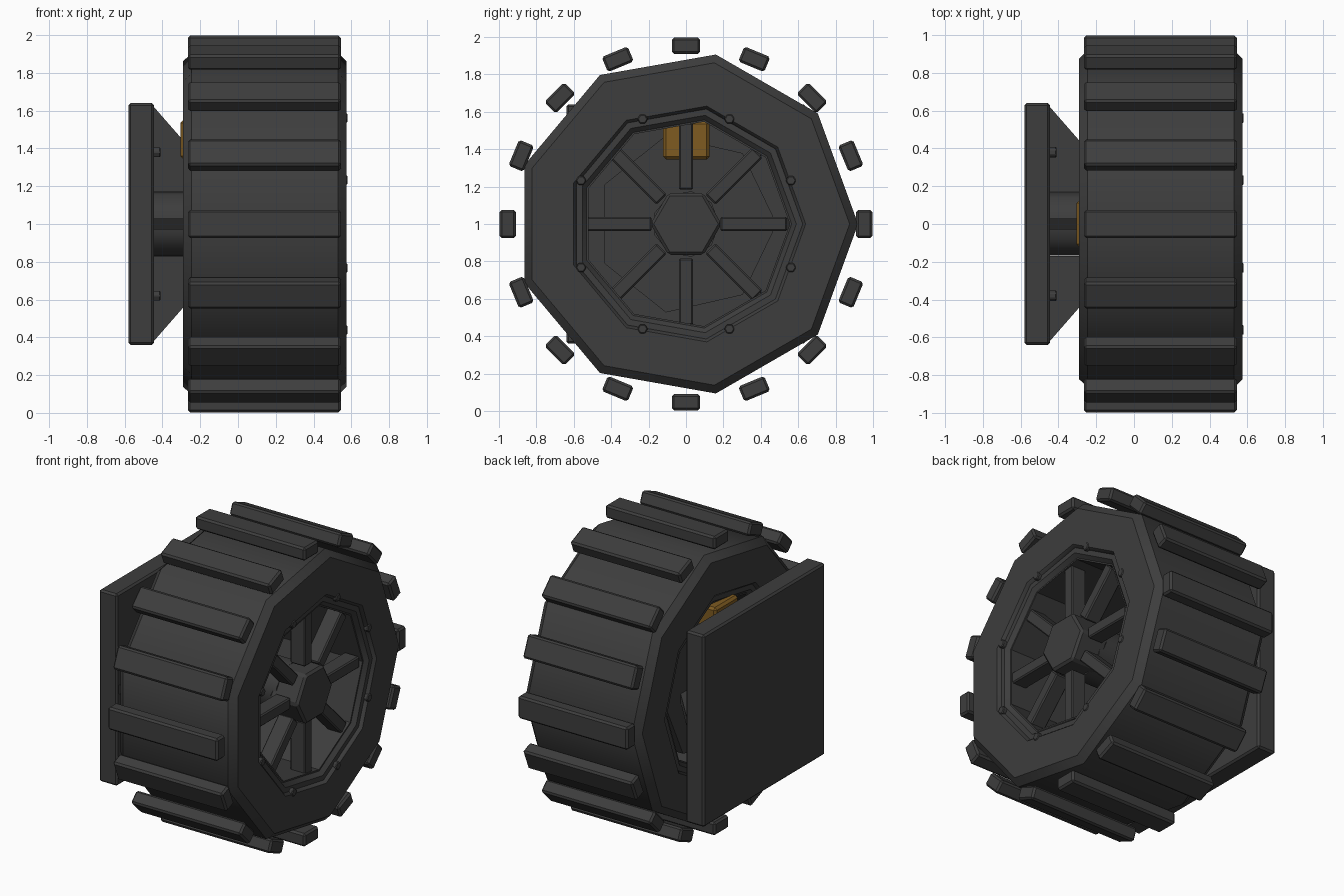
import bpy, bmesh, math
from mathutils import Matrix, Vector

if "Cube" in bpy.data.objects:
    bpy.data.objects.remove(bpy.data.objects["Cube"])

CENTRE = Vector((0, 0, 1))      # wheel axis runs along x through this point


def material(name, col):
    m = bpy.data.materials.new(name)
    m.diffuse_color = (*col, 1)
    m.use_nodes = True
    m.node_tree.nodes["Principled BSDF"].inputs["Base Color"].default_value = m.diffuse_color
    return m


DARK = material("dark_grey", (0.047, 0.047, 0.047))
GOLD = material("caliper_gold", (0.21, 0.105, 0.015))


def finish(bm, name, mat, bevel=0, smooth=None):
    bmesh.ops.recalc_face_normals(bm, faces=bm.faces)
    me = bpy.data.meshes.new(name)
    bm.to_mesh(me)
    bm.free()
    me.materials.append(mat)
    ob = bpy.data.objects.new(name, me)
    ob.location = CENTRE
    bpy.context.collection.objects.link(ob)
    if bevel:
        mod = ob.modifiers.new("bevel", 'BEVEL')
        mod.width = bevel
        mod.segments = 1
        mod.limit_method = 'ANGLE'
    if smooth:
        bpy.ops.object.select_all(action='DESELECT')
        ob.select_set(True)
        bpy.context.view_layer.objects.active = ob
        bpy.ops.object.shade_smooth_by_angle(angle=math.radians(smooth))
    return ob


def lathe(name, profile, n, mat=DARK, closed=True, bevel=0, smooth=None):
    """Revolve (x, r) points about x; first vertex points to +y."""
    bm = bmesh.new()
    rings = []
    for i in range(n):
        a = 2 * math.pi * i / n
        rings.append([bm.verts.new((x, r * math.cos(a), r * math.sin(a))) for x, r in profile])
    k = len(profile)
    for i in range(n):
        p, q = rings[i], rings[(i + 1) % n]
        for j in range(k if closed else k - 1):
            h = (j + 1) % k
            bm.faces.new((p[j], p[h], q[h], q[j]))
    if not closed:               # cap both ends
        bm.faces.new([r[0] for r in rings])
        bm.faces.new([r[-1] for r in rings])
    return finish(bm, name, mat, bevel, smooth)


def box(bm, x, y, z, angle=0):
    """Box from ranges, turned about the wheel axis."""
    size = [b - a for a, b in (x, y, z)]
    mid = [(a + b) / 2 for a, b in (x, y, z)]
    bmesh.ops.create_cube(bm, size=1, matrix=Matrix.Rotation(angle, 4, 'X')
                          @ Matrix.Translation(mid) @ Matrix.Diagonal((*size, 1)))


def stud(bm, x0, x1, y, z, r):
    bmesh.ops.create_cone(bm, cap_ends=True, segments=6, radius1=r, radius2=r, depth=x1 - x0,
                          matrix=Matrix.Translation(((x0 + x1) / 2, y, z))
                          @ Matrix.Rotation(math.pi / 2, 4, 'Y'))


# tyre with chamfered shoulders
lathe("tyre", [(-.29, .64), (-.29, .875), (-.245, .92), (.53, .92), (.575, .875),
               (.575, .64), (.55, .62), (-.265, .62)], 9, smooth=42)

# rim barrel with stepped lips on both sides
lathe("rim", [(-.27, .635), (.555, .635), (.555, .59), (.53, .565), (.53, .555),
              (-.245, .555), (-.245, .565), (-.27, .59)], 9, smooth=30)

# tread bars
bm = bmesh.new()
for i in range(16):
    box(bm, (-.265, .545), (-.075, .075), (.91, .997), i * math.pi / 8)
finish(bm, "tread_bars", DARK, bevel=.012)

# spokes
bm = bmesh.new()
for i in range(8):
    box(bm, (.41, .52), (-.038, .038), (.185, .54), i * math.pi / 4)
finish(bm, "spokes", DARK, bevel=.008)

# hexagonal hub
lathe("hub", [(.36, .19), (.57, .19)], 6, closed=False, bevel=.015)

# rim bolts
bm = bmesh.new()
for i in range(8):
    a = math.pi / 8 + i * math.pi / 4
    stud(bm, .54, .58, .607 * math.cos(a), .607 * math.sin(a), .028)
finish(bm, "rim_bolts", DARK, bevel=.005)

# axle and brake disc
lathe("axle", [(-.46, .178), (.4, .178)], 9, closed=False, smooth=42)
lathe("brake_disc", [(-.19, .485), (-.13, .485)], 7, closed=False)

# brake caliper
bm = bmesh.new()
box(bm, (-.305, -.03), (-.122, .125), (.345, .55))
finish(bm, "brake_caliper", GOLD, bevel=.015)

# mounting plate and its bolts
bm = bmesh.new()
box(bm, (-.58, -.445), (-.64, .64), (-.64, .64))
finish(bm, "mounting_plate", DARK, bevel=.012)
bm = bmesh.new()
for y in (-.38, .38):
    for z in (-.38, .38):
        stud(bm, -.46, -.41, y, z, .03)
finish(bm, "plate_bolts", DARK, bevel=.005)

# tapered gussets between plate and axle
bm = bmesh.new()
for i in range(4):
    rot = Matrix.Rotation(i * math.pi / 2, 4, 'X')
    prof = [(-.45, .17), (-.45, .625), (-.17, .305), (-.17, .17)]
    sides = [[bm.verts.new(rot @ Vector((x, y, r))) for x, r in prof] for y in (-.03, .03)]
    bm.faces.new(sides[0])
    bm.faces.new(sides[1])
    for j in range(4):
        h = (j + 1) % 4
        bm.faces.new((sides[0][j], sides[0][h], sides[1][h], sides[1][j]))
finish(bm, "gussets", DARK)
